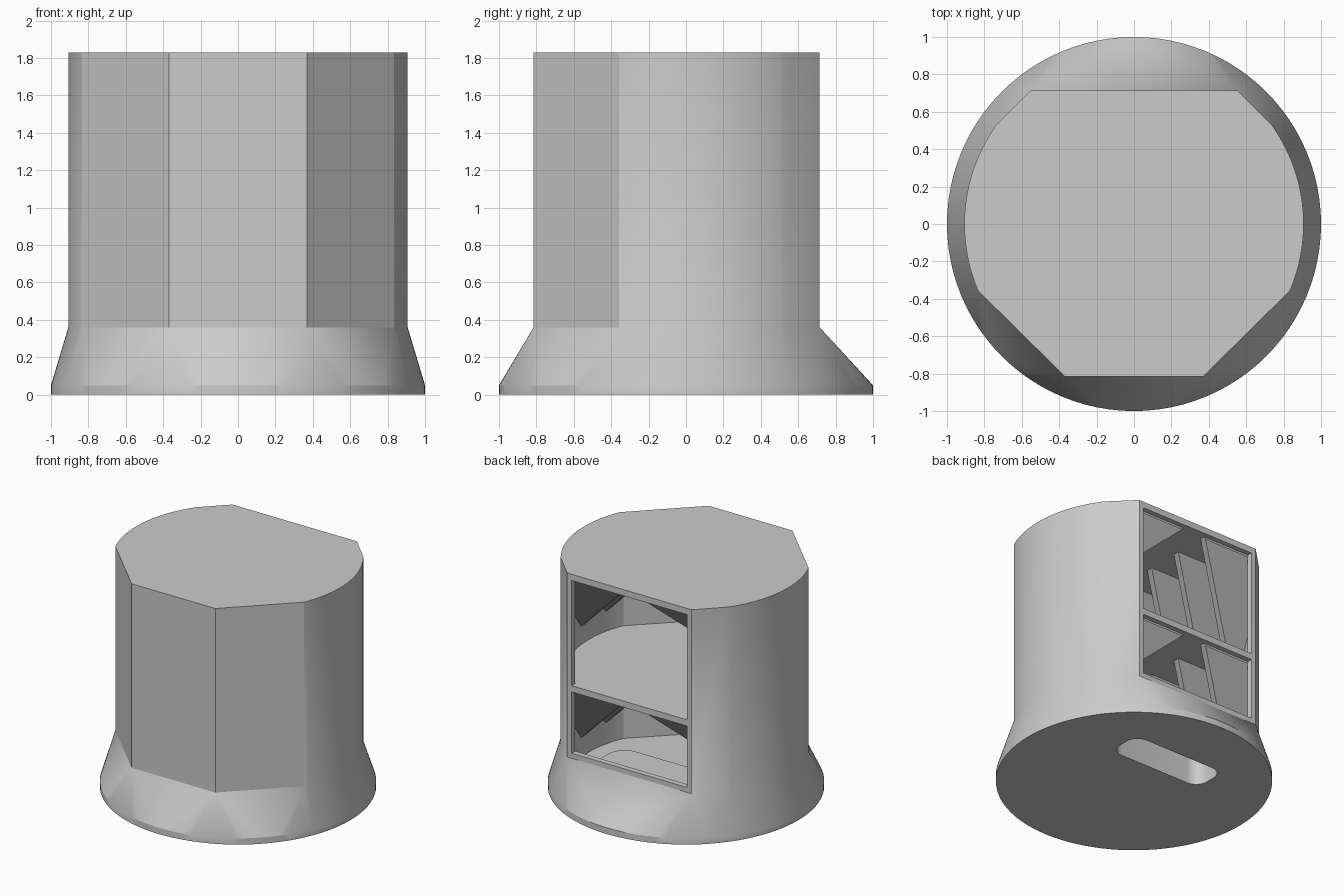
import bpy, bmesh, math

if "Cube" in bpy.data.objects:
    bpy.data.objects.remove(bpy.data.objects["Cube"])

grey = bpy.data.materials.new("light grey")
grey.diffuse_color = (0.6, 0.6, 0.6, 1)
grey.use_nodes = True
grey.node_tree.nodes["Principled BSDF"].inputs["Base Color"].default_value = grey.diffuse_color

WALL = 0.045
TOP, FLARE, RIM = 1.83, 0.36, 0.05
STOREYS = [(0.04, 0.89, 0.40), (0.94, 1.78, 0.94)]  # floor, ceiling, window sill


def outline(inset=0.0, n=28):
    """Round plan with a flat back, back chamfers and three front facets."""
    r = 0.907 - inset
    k = inset * 0.414
    a0, a1 = math.radians(-23.2), math.radians(35.6)
    right = [(0.37 - k, -0.815 + inset)]
    right += [(r * math.cos(a0 + (a1 - a0) * i / n), r * math.sin(a0 + (a1 - a0) * i / n))
              for i in range(n + 1)]
    right += [(0.55 - k, 0.715 - inset)]
    return right + [(-x, y) for x, y in reversed(right)]


def rounded_slot(hx, hy, r, cy, n=8):
    pts = []
    for i, (sx, sy) in enumerate([(1, 1), (-1, 1), (-1, -1), (1, -1)]):
        for j in range(n + 1):
            a = math.pi / 2 * (i + j / n)
            pts.append((sx * (hx - r) + r * math.cos(a), cy + sy * (hy - r) + r * math.sin(a)))
    return pts


def finish(name, bm):
    bmesh.ops.recalc_face_normals(bm, faces=bm.faces[:])
    me = bpy.data.meshes.new(name)
    bm.to_mesh(me)
    bm.free()
    me.materials.append(grey)
    ob = bpy.data.objects.new(name, me)
    bpy.context.collection.objects.link(ob)
    return ob


def solid(name, bottom, top):
    """Solid between two matching loops of 3D points."""
    bm = bmesh.new()
    lo = [bm.verts.new(p) for p in bottom]
    hi = [bm.verts.new(p) for p in top]
    bm.faces.new(lo[::-1])
    bm.faces.new(hi)
    for i in range(len(lo)):
        j = (i + 1) % len(lo)
        bm.faces.new((lo[i], lo[j], hi[j], hi[i]))
    return finish(name, bm)


def prism(name, pts, z0, z1):
    return solid(name, [(x, y, z0) for x, y in pts], [(x, y, z1) for x, y in pts])


def boolean(ob, other, op):
    m = ob.modifiers.new(op.lower(), 'BOOLEAN')
    m.operation, m.solver, m.object = op, 'EXACT', other
    bpy.context.view_layer.objects.active = ob
    bpy.ops.object.modifier_apply(modifier=m.name)


def drop(ob):
    bpy.data.objects.remove(ob, do_unlink=True)


# Shell: round foot hulled up to the faceted plan, then drawn straight up
bm = bmesh.new()
for i in range(96):
    a = 2 * math.pi * i / 96
    for z in (0, RIM):
        bm.verts.new((math.cos(a), math.sin(a), z))
for x, y in outline():
    bm.verts.new((x, y, FLARE))
bmesh.ops.convex_hull(bm, input=bm.verts[:])
bmesh.ops.dissolve_limit(bm, angle_limit=0.002, verts=bm.verts[:], edges=bm.edges[:])
lid = [f for f in bm.faces if all(v.co.z > FLARE - 0.001 for v in f.verts)]
out = bmesh.ops.extrude_face_region(bm, geom=lid)
for g in out["geom"]:
    if isinstance(g, bmesh.types.BMVert):
        g.co.z = TOP
bmesh.ops.delete(bm, geom=[f for f in lid if f.is_valid], context='FACES')
shell = finish("shell", bm)

# Two storeys with open back windows
for z0, z1, sill in STOREYS:
    for cutter in (prism("room_cutter", outline(WALL), z0, z1),
                   prism("window_cutter", [(-.51, .6), (.51, .6), (.51, .9), (-.51, .9)], sill, z1)):
        boolean(shell, cutter, 'DIFFERENCE')
        drop(cutter)

# Rounded pocket under the foot, with its housing on the floor
housing = prism("pocket_housing", rounded_slot(0.46, 0.19, 0.14, 0.37), 0.02, 0.26)
boolean(shell, housing, 'UNION')
drop(housing)
pocket = prism("pocket_cutter", rounded_slot(0.41, 0.14, 0.10, 0.37), -0.1, 0.22)
boolean(shell, pocket, 'DIFFERENCE')
drop(pocket)

# Sloping ceiling webs, parted by a widening gap in the middle
for level, (z0, z1, sill) in zip(("lower", "upper"), STOREYS):
    for n, y0 in enumerate((0.69, 0.39, 0.09, -0.21)):
        for side, s in (("left", -1), ("right", 1)):
            tri = [(0.09, 0), (1.0, 0), (1.0, 0.826)]  # x, fall below the ceiling
            front = [(s * x, y0 - 0.85 * t, z1 + 0.003 - t) for x, t in tri]
            web = solid(f"{level}_web_{side}_{n + 1}", front, [(x, y - 0.05, z) for x, y, z in front])
            room = prism("room_limit", outline(WALL - 0.005), z0, z1 + 0.003)
            boolean(web, room, 'INTERSECT')
            drop(room)

bpy.ops.object.select_all(action='DESELECT')
shell.select_set(True)
bpy.context.view_layer.objects.active = shell
bpy.ops.object.shade_smooth_by_angle(angle=math.radians(20))
